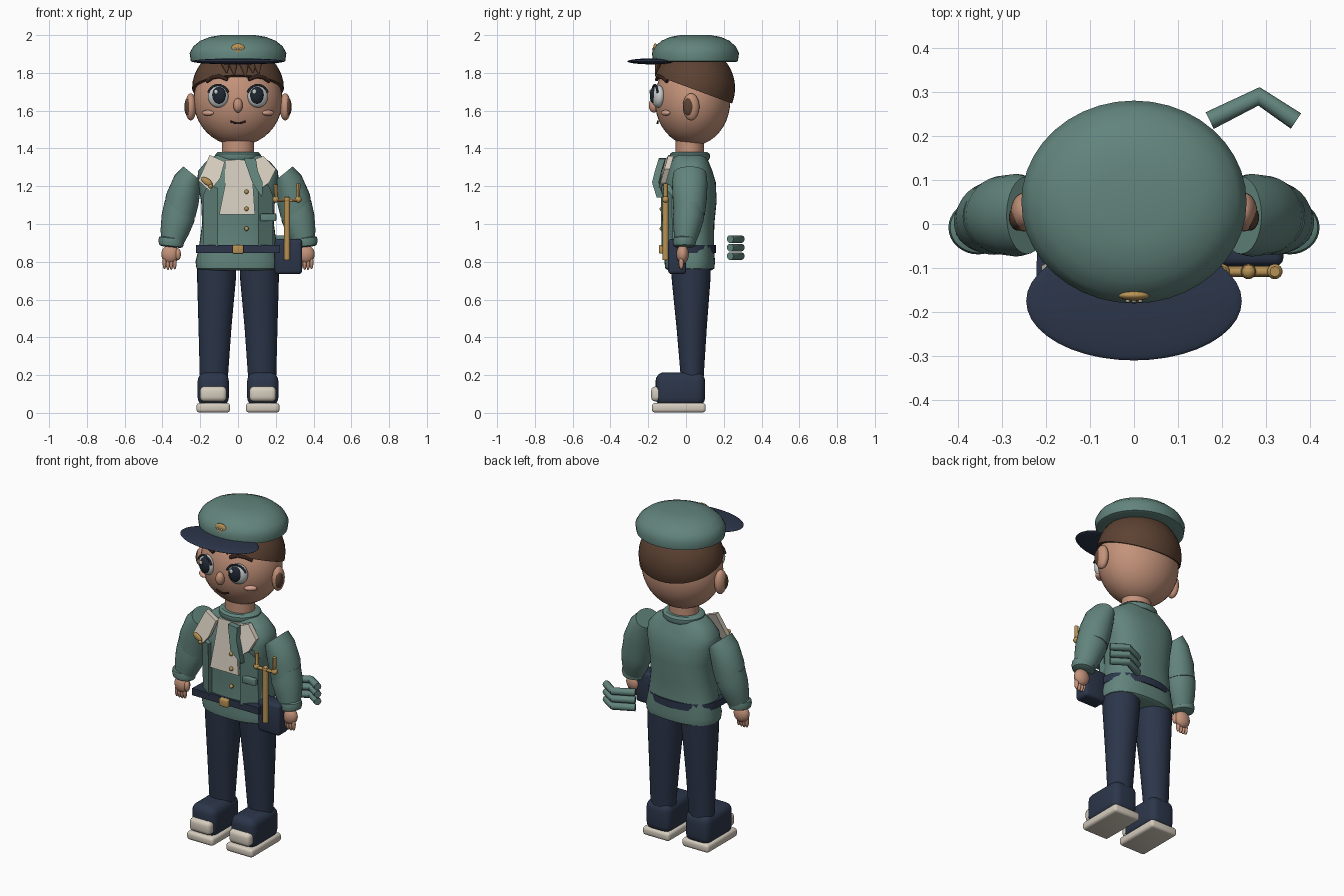
import bpy, bmesh
from math import sin, cos, pi, radians
from mathutils import Matrix, Vector

if "Cube" in bpy.data.objects:
    bpy.data.objects.remove(bpy.data.objects["Cube"])


def material(name, *rgb):
    m = bpy.data.materials.new(name)
    m.use_nodes = True
    m.diffuse_color = (*rgb, 1)
    m.node_tree.nodes["Principled BSDF"].inputs["Base Color"].default_value = (*rgb, 1)
    return m


GREEN = material("sage green", .122, .231, .202)
NAVY = material("navy", .025, .037, .069)
SKIN = material("skin", .55, .29, .195)
HAIR = material("hair brown", .107, .054, .032)
CREAM = material("cream", .66, .60, .51)
GOLD = material("gold", .48, .29, .09)
BROW = material("dark brown", .04, .018, .013)
PUPIL = material("dark iris", .014, .02, .032)
WHITE = material("eye white", .6, .62, .62)
BLUSH = material("blush", .66, .35, .26)


def add(name, bm, mat, angle=40):
    bmesh.ops.recalc_face_normals(bm, faces=bm.faces)
    me = bpy.data.meshes.new(name)
    bm.to_mesh(me)
    bm.free()
    me.materials.append(mat)
    me.shade_smooth()
    me.set_sharp_from_angle(angle=radians(angle))
    ob = bpy.data.objects.new(name, me)
    bpy.context.collection.objects.link(ob)
    return ob


def ball(name, loc, radii, mat, turn=0, tilt=0, n=28, plane=None):
    """Ellipsoid; turn is about z, tilt about y; plane cuts away the lower side."""
    bm = bmesh.new()
    bmesh.ops.create_uvsphere(bm, u_segments=n, v_segments=n // 2, radius=1)
    rot = Matrix.Rotation(turn, 4, "Z") @ Matrix.Rotation(tilt, 4, "Y")
    bm.transform(Matrix.Translation(loc) @ rot @ Matrix.Diagonal((*radii, 1)))
    if plane:
        geom = bm.verts[:] + bm.edges[:] + bm.faces[:]
        bmesh.ops.bisect_plane(bm, geom=geom, plane_co=plane[0], plane_no=plane[1], clear_inner=True)
        bmesh.ops.holes_fill(bm, edges=[e for e in bm.edges if e.is_boundary])
    return add(name, bm, mat)


def box(name, loc, size, mat, bevel=.01, segments=3):
    bm = bmesh.new()
    bmesh.ops.create_cube(bm, size=1)
    bm.transform(Matrix.Translation(loc) @ Matrix.Diagonal((*size, 1)))
    bmesh.ops.bevel(bm, geom=bm.edges[:], offset=bevel, segments=segments, profile=.5, affect="EDGES")
    return add(name, bm, mat, 50)


def loft(name, rings, mat, n=32, power=1, side=1):
    """Skin of elliptical rings (x, y, z, rx, ry, tilt about y)."""
    bm = bmesh.new()
    loops = []
    for x, y, z, rx, ry, *tilt in rings:
        t = tilt[0] if tilt else 0
        loop = []
        for i in range(n):
            c, s = cos(2 * pi * i / n), sin(2 * pi * i / n)
            u = rx * abs(c) ** power * (1 if c > 0 else -1)
            v = ry * abs(s) ** power * (1 if s > 0 else -1)
            loop.append(bm.verts.new((side * (x + u * cos(t)), y + v, z + u * sin(t))))
        loops.append(loop)
    for a, b in zip(loops, loops[1:]):
        for i in range(n):
            bm.faces.new((a[i], a[i - 1], b[i - 1], b[i]))
    bm.faces.new(loops[0])
    bm.faces.new(loops[-1])
    return add(name, bm, mat)


def rod(name, pts, r, mat):
    cu = bpy.data.curves.new(name, "CURVE")
    cu.dimensions, cu.bevel_depth, cu.bevel_resolution, cu.use_fill_caps = "3D", r, 3, True
    sp = cu.splines.new("POLY")
    sp.points.add(len(pts) - 1)
    for p, q in zip(sp.points, pts):
        p.co = (*q, 1)
    tmp = bpy.data.objects.new(name + "_path", cu)
    bpy.context.collection.objects.link(tmp)
    bm = bmesh.new()
    bm.from_mesh(tmp.evaluated_get(bpy.context.evaluated_depsgraph_get()).to_mesh())
    bpy.data.objects.remove(tmp)
    return add(name, bm, mat)


def plate(name, pts, mat, push):
    """Polygon thickened by the vector push."""
    bm = bmesh.new()
    face = bm.faces.new([bm.verts.new(p) for p in pts])
    out = bmesh.ops.extrude_face_region(bm, geom=[face], use_keep_orig=True)
    for v in out["geom"]:
        if isinstance(v, bmesh.types.BMVert):
            v.co += Vector(push)
    return add(name, bm, mat, 25)


# Head, neck and hair
ball("head", (0, .035, 1.655), (.235, .2, .24), SKIN, n=40)
loft("neck", [(0, .02, 1.35, .085, .075), (0, .02, 1.45, .085, .075)], SKIN)
ball("hair", (0, .043, 1.72), (.243, .217, .22), HAIR, n=40, plane=((0, .035, 1.715), (0, .37, 1)))
for i, (x, low) in enumerate([(-.07, 1.80), (-.03, 1.79), (.03, 1.78), (.07, 1.80), (.1, 1.795)]):
    loft(f"fringe_{i}", [(x, -.145, 1.86, .03, .02), (x + .01, -.16, low, .003, .003)], HAIR, 10)

# Face
ball("nose", (0, -.17, 1.628), (.025, .027, .038), SKIN)
rod("mouth", [(x / 100, -.151 + abs(x) * .0005, 1.533 + x * x * .0007) for x in range(-4, 5)], .005, BROW)
for s, side in ((1, "left"), (-1, "right")):
    ball(side + "_eye", (s * .105, -.148, 1.676), (.056, .034, .06), WHITE, s * .3)
    ball(side + "_iris", (s * .102, -.166, 1.68), (.04, .024, .047), PUPIL, s * .3)
    ball(side + "_eye_shine", (s * .102 - .015, -.188, 1.7), (.011, .006, .013), WHITE, n=12)
    arc = [radians(a) for a in range(20, 161, 14)]
    rod(side + "_lashes", [(s * .105 + .056 * cos(a), -.165 + .015 * s * cos(a), 1.676 + .06 * sin(a))
                           for a in arc], .006, PUPIL)
    rod(side + "_eyebrow", [(s * x, y, z) for x, y, z in
                            ((.055, -.155, 1.765), (.1, -.145, 1.782), (.135, -.125, 1.775), (.165, -.1, 1.755))],
        .01, BROW)
    ball(side + "_cheek", (s * .16, -.108, 1.588), (.036, .016, .015), BLUSH, s * .6)
    ball(side + "_ear", (s * .25, .027, 1.62), (.03, .044, .072), SKIN)
    ball(side + "_inner_ear", (s * .263, .015, 1.62), (.021, .03, .05), HAIR)

# Cap with visor and badge
loft("cap", [(0, .05, z, r, r * .9) for z, r in
             ((1.857, .235), (1.862, .25), (1.905, .256), (1.94, .237), (1.97, .2), (1.99, .15), (2, .09))],
     GREEN, 40)
ball("cap_visor", (0, -.175, 1.861), (.245, .135, .016), NAVY, n=40)
ball("badge_fan", (0, -.162, 1.93), (.036, .012, .026), GOLD, plane=((0, 0, 1.922), (0, 0, 1)))
ball("badge_base", (0, -.168, 1.914), (.02, .01, .011), GOLD, n=16)
for x in (-.014, 0, .014):
    ball("badge_bead", (x, -.174, 1.926), (.006, .005, .006), CREAM, n=10)

# Jacket body and collar
loft("jacket", [(0, .02, z, rx, ry) for z, rx, ry in
                ((.755, .2, .115), (.765, .22, .13), (.8, .225, .134), (.87, .208, .128), (1.0, .19, .13),
                 (1.12, .195, .142), (1.22, .215, .138), (1.28, .212, .12), (1.33, .17, .1), (1.37, .11, .085))],
     GREEN, 40, .82)
loft("collar", [(0, .02, z, r, r * .88) for z, r in ((1.34, .115), (1.352, .122), (1.37, .12), (1.382, .105))], GREEN)

# Shirt, lapels, neckerchief and jacket fronts
plate("shirt_front", [(-.1, -.125, 1.05), (.09, -.125, 1.05), (.08, -.127, 1.2), (.08, -.085, 1.34),
                      (-.07, -.085, 1.34), (-.07, -.127, 1.2)], CREAM, (0, .04, 0))
plate("right_lapel", [(-.21, -.125, 1.23), (-.15, -.095, 1.365), (-.07, -.11, 1.33), (-.095, -.145, 1.24),
                      (-.15, -.145, 1.175)], CREAM, (0, .03, 0))
plate("left_lapel", [(.08, -.11, 1.34), (.135, -.095, 1.36), (.2, -.115, 1.29), (.165, -.135, 1.22),
                     (.125, -.145, 1.19)], CREAM, (0, .03, 0))
plate("neckerchief", [(.03, -.14, 1.35), (.095, -.145, 1.345), (.105, -.165, 1.28), (.13, -.18, 1.22),
                      (.128, -.155, 1.14), (.075, -.18, 1.22)], GREEN, (0, .035, 0))
for s, side in ((1, "left"), (-1, "right")):
    plate(side + "_jacket_front", [(s * .105, -.13, .88), (s * .105, -.134, 1.19), (s * .16, -.125, 1.21),
                                   (s * .185, -.075, 1.15), (s * .185, -.07, .88)], GREEN, (0, .04, 0))
box("pocket_flap", (.16, -.115, 1.035), (.085, .025, .04), GREEN, .005)
for z in (1.17, 1.08, .975):
    ball("button", (.045, -.128, z), (.012, .012, .012), GOLD, n=12)
ball("chest_badge", (-.165, -.15, 1.225), (.034, .01, .017), GOLD, tilt=.6)
ball("chest_badge_drop", (-.145, -.152, 1.2), (.012, .01, .012), GOLD, n=12)

# Belt with buckle
belt = [(-.222, -.12), (.222, -.12)] + [(.218 * cos(a), .02 + .138 * sin(a)) for a in
                                        (radians(d) for d in range(0, 181, 15))]
plate("belt", [(x, y, .847) for x, y in belt], NAVY, (0, 0, .042))
box("belt_buckle", (0, -.125, .866), (.058, .035, .045), GOLD, .006)

# Arms and hands
for s, side in ((1, "left"), (-1, "right")):
    loft(side + "_upper_arm", [(.243, .02, 1.267, .06, .088, .68), (.268, .02, 1.215, .08, .094, .55),
                               (.295, .02, 1.13, .09, .09, .3), (.31, .017, 1.05, .085, .083, .2)],
         GREEN, side=s)
    loft(side + "_forearm", [(.306, .017, 1.1, .085, .08, .25), (.318, .013, 1.03, .088, .083, .2),
                             (.335, .005, .96, .076, .07, .2), (.348, -.004, .9, .06, .055, .1)], GREEN, side=s)
    loft(side + "_cuff", [(.354, -.008, z, r, r * .9, .1) for z, r in
                          ((.878, .05), (.884, .063), (.905, .068), (.925, .064), (.932, .05))], GREEN, side=s)
    ball(side + "_palm", (s * .358, -.018, .84), (.048, .033, .05), SKIN)
    for i in range(4):
        x = s * (.335 + i * .018)
        ball(f"{side}_finger_{i}", (x, -.025, .793 + .004 * (i in (0, 3))), (.0105, .014, .037), SKIN, n=12)
    ball(side + "_thumb", (s * .318, -.03, .84), (.016, .018, .032), SKIN, n=14)

# Legs and shoes
for s, side in ((1, "left"), (-1, "right")):
    loft(side + "_trouser_leg", [(.128, .033, .18, .074, .06), (.122, .03, .45, .087, .08),
                                 (.114, .027, .7, .102, .102), (.112, .025, .8, .104, .106)], NAVY, side=s)
    box(side + "_shoe", (s * .131, -.03, .125), (.165, .262, .18), NAVY, .045, 4)
    box(side + "_toe_cap", (s * .131, -.15, .1), (.142, .07, .08), CREAM, .024)
    box(side + "_sole", (s * .131, -.038, .027), (.178, .285, .05), CREAM, .016)

# Pouch with a two-pronged tool
box("belt_pouch", (.267, -.047, .828), (.145, .096, .187), NAVY, .018)
rod("tool_handle", [(.26, -.108, .81), (.26, -.108, 1.14)], .016, GOLD)
rod("tool_fork", [(.2, -.108, 1.21), (.203, -.108, 1.125), (.317, -.108, 1.125), (.32, -.108, 1.215)], .012, GOLD)
for x in (.2, .26, .32):
    ball("tool_joint", (x, -.108, 1.13), (.018, .018, .018), GOLD, n=14)

# Three bent bars behind the back
for i, z in enumerate((.83, .875, .92)):
    rod(f"back_bar_{i}", [(.172, .235, z), (.284, .29, z), (.368, .234, z)], .021, GREEN)
